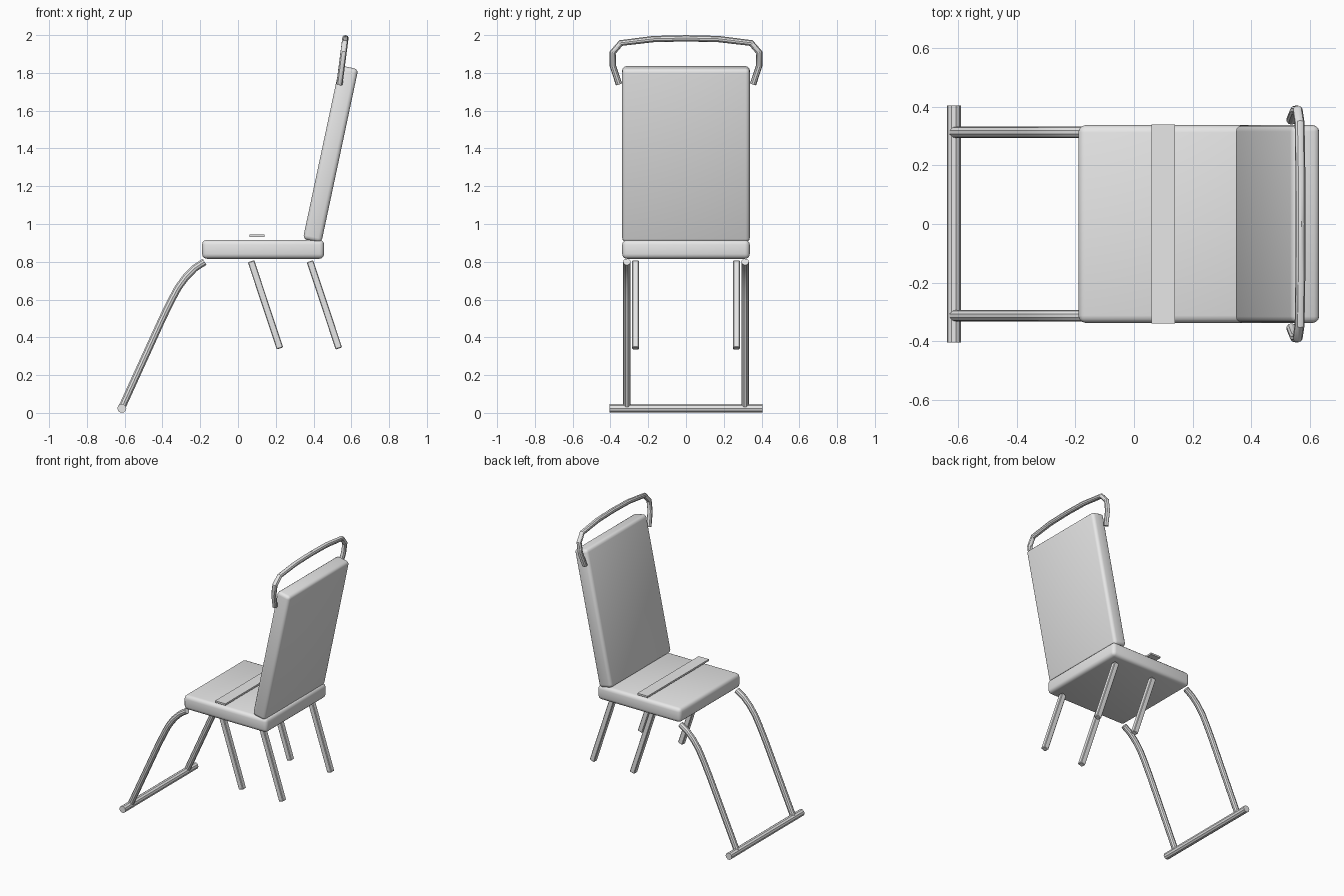
import bpy, math
from mathutils import Vector

cube = bpy.data.objects.get("Cube")
if cube:
    bpy.data.objects.remove(cube, do_unlink=True)

# One plain grey for every part
grey = bpy.data.materials.new("light_grey")
grey.use_nodes = True
colour = (0.8, 0.8, 0.8, 1)
grey.diffuse_color = colour
grey.node_tree.nodes["Principled BSDF"].inputs["Base Color"].default_value = colour


def finish(obj, name):
    obj.name = name
    obj.data.materials.append(grey)
    bpy.ops.object.select_all(action='DESELECT')
    obj.select_set(True)
    bpy.context.view_layer.objects.active = obj
    bpy.ops.object.shade_smooth_by_angle(angle=math.radians(35))
    return obj


def box(name, centre, size, tilt=0, bevel=0, segments=3):
    """Box tilted about the y axis, with rounded edges."""
    bpy.ops.mesh.primitive_cube_add(size=1, location=centre,
                                    rotation=(0, tilt, 0))
    obj = bpy.context.object
    obj.scale = size
    bpy.ops.object.transform_apply(location=False, rotation=False, scale=True)
    if bevel:
        mod = obj.modifiers.new("rounded_edges", 'BEVEL')
        mod.width = bevel
        mod.segments = segments
        bpy.ops.object.modifier_apply(modifier=mod.name)
    return finish(obj, name)


def tube(name, points, radius):
    """Round capped tube through the points."""
    curve = bpy.data.curves.new(name, 'CURVE')
    curve.dimensions = '3D'
    curve.bevel_depth = radius
    curve.bevel_resolution = 3
    curve.use_fill_caps = True
    spline = curve.splines.new('POLY')
    spline.points.add(len(points) - 1)
    for p, co in zip(spline.points, points):
        p.co = (*co, 1)
    obj = bpy.data.objects.new(name, curve)
    bpy.context.collection.objects.link(obj)
    bpy.ops.object.select_all(action='DESELECT')
    obj.select_set(True)
    bpy.context.view_layer.objects.active = obj
    bpy.ops.object.convert(target='MESH')
    return finish(bpy.context.object, name)


# Seat cushion, reclined backrest and lap strap
box("seat", (0.133, 0, 0.866), (0.646, 0.675, 0.1), bevel=0.025)
box("backrest", (0.49, 0, 1.37), (0.1, 0.675, 0.94),
    tilt=math.radians(12), bevel=0.022)
box("lap_strap", (0.1, 0, 0.938), (0.08, 0.68, 0.012))

# Four slanted square legs
for row, x in (("front", 0.069), ("rear", 0.381)):
    top, foot = Vector((x, 0, 0.803)), Vector((x + 0.153, 0, 0.341))
    axis = top - foot
    for side, s in (("left", -1), ("right", 1)):
        centre = (top + foot) / 2 + Vector((0, s * 0.267, 0))
        box(f"{row}_{side}_leg", centre, (0.036, 0.036, axis.length),
            tilt=math.atan2(axis.x, axis.z), bevel=0.004, segments=1)

# Bent footrest tubes and the cross bar they stand on
bend = [(-0.616, 0.026), (-0.40, 0.50), (-0.352, 0.598), (-0.317, 0.663),
        (-0.275, 0.72), (-0.228, 0.767), (-0.177, 0.80)]
for side, s in (("left", -1), ("right", 1)):
    tube(f"footrest_{side}_tube", [(x, s * 0.313, z) for x, z in bend], 0.02)
tube("footrest_bar", [(-0.615, -0.404, 0.024), (-0.615, 0.404, 0.024)], 0.024)

# Push handle arching over the backrest
half = [(0.355, 1.74), (0.387, 1.836), (0.388, 1.908), (0.345, 1.958),
        (0.172, 1.979)]
arch = [(-y, z) for y, z in half] + [(0, 1.983)] + half[::-1]
tube("push_handle", [(0.537 + (z - 1.74) * 0.13, y, z) for y, z in arch], 0.017)
